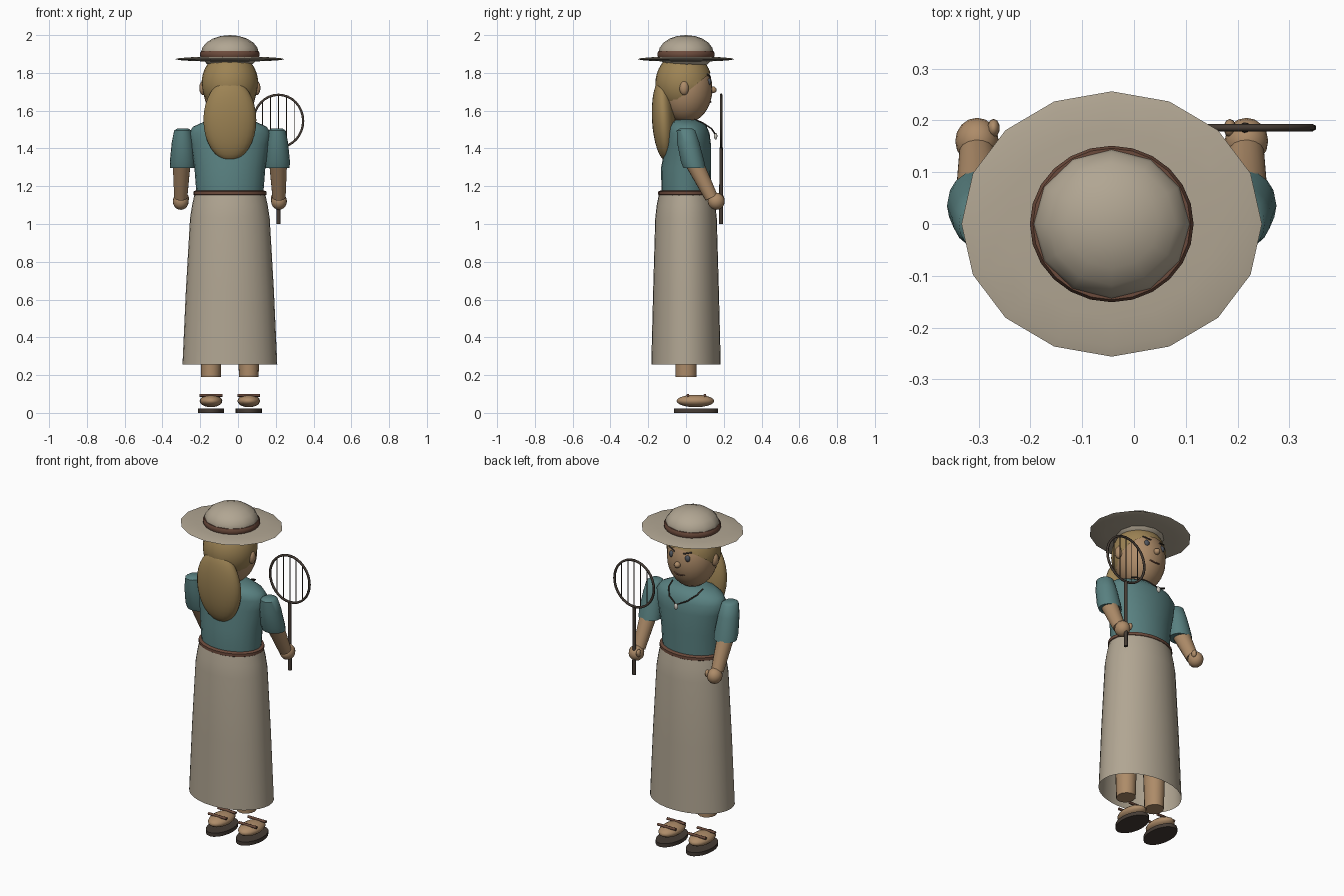
import bpy, bmesh
from math import pi, sin, cos, radians
from mathutils import Vector

if "Cube" in bpy.data.objects:
    bpy.data.objects.remove(bpy.data.objects["Cube"])

CX = -0.043  # body centre line


def material(name, rgb):
    m = bpy.data.materials.new(name)
    m.diffuse_color = (*rgb, 1)
    m.use_nodes = True
    m.node_tree.nodes["Principled BSDF"].inputs["Base Color"].default_value = m.diffuse_color
    return m


STRAW = material("straw", (.44, .38, .29))
SKIN = material("skin", (.42, .26, .14))
HAIR = material("hair", (.34, .23, .09))
TEAL = material("teal", (.10, .22, .22))
BROWN = material("brown", (.15, .07, .045))
DARK = material("dark", (.06, .045, .035))
PALE = material("pale", (.6, .58, .52))
EYE = material("eye", (.08, .09, .11))


def finish(name, bm, mat, angle=50):
    bmesh.ops.recalc_face_normals(bm, faces=bm.faces)
    me = bpy.data.meshes.new(name)
    bm.to_mesh(me)
    bm.free()
    ob = bpy.data.objects.new(name, me)
    bpy.context.collection.objects.link(ob)
    me.materials.append(mat)
    bpy.ops.object.select_all(action='DESELECT')
    bpy.context.view_layer.objects.active = ob
    ob.select_set(True)
    bpy.ops.object.shade_smooth_by_angle(angle=radians(angle))
    return ob


def ball(name, loc, radii, mat, seg=20, rings=12, tilt=0, cut=None):
    bpy.ops.object.select_all(action='DESELECT')
    bm = bmesh.new()
    bmesh.ops.create_uvsphere(bm, u_segments=seg, v_segments=rings, radius=1)
    c, s = cos(tilt), sin(tilt)
    for v in bm.verts:
        x, y, z = (a * b for a, b in zip(v.co, radii))
        v.co = Vector((x, y * c - z * s, y * s + z * c)) + Vector(loc)
    if cut:
        bmesh.ops.bisect_plane(bm, geom=bm.verts[:] + bm.edges[:] + bm.faces[:],
                               plane_co=cut[0], plane_no=cut[1], clear_inner=True)
    return finish(name, bm, mat)


def loft(name, rings, mat, seg=24, caps=True):
    # rings of (centre x, centre y, z, radius x, radius y)
    bm = bmesh.new()
    loops = [[bm.verts.new((cx + rx * cos(2 * pi * i / seg), cy + ry * sin(2 * pi * i / seg), z))
              for i in range(seg)] for cx, cy, z, rx, ry in rings]
    for a, b in zip(loops, loops[1:]):
        for i in range(seg):
            j = (i + 1) % seg
            bm.faces.new((a[i], a[j], b[j], b[i]))
    if caps:
        bm.faces.new(loops[0])
        bm.faces.new(loops[-1])
    return finish(name, bm, mat)


def rod(name, a, b, r1, r2, mat, seg=12):
    a, b = Vector(a), Vector(b)
    bm = bmesh.new()
    bmesh.ops.create_cone(bm, cap_ends=True, segments=seg, radius1=r1, radius2=r2, depth=(b - a).length)
    q = Vector((0, 0, 1)).rotation_difference(b - a)
    for v in bm.verts:
        v.co = q @ v.co + (a + b) / 2
    return finish(name, bm, mat)


def tube(name, points, r, mat, cyclic=False):
    cu = bpy.data.curves.new(name, 'CURVE')
    cu.dimensions = '3D'
    cu.bevel_depth = r
    cu.bevel_resolution = 1
    sp = cu.splines.new('POLY')
    sp.points.add(len(points) - 1)
    for p, co in zip(sp.points, points):
        p.co = (*co, 1)
    sp.use_cyclic_u = cyclic
    cu.materials.append(mat)
    ob = bpy.data.objects.new(name, cu)
    bpy.context.collection.objects.link(ob)
    return ob


# Hat
ball("hat_brim", (CX, 0, 1.873), (.29, .256, .014), STRAW, 16, 8)
ball("hat_crown", (CX, 0, 1.905), (.153, .146, .095), STRAW, 12, 10)
loft("hat_band", [(CX, 0, 1.88, .152, .146), (CX, 0, 1.89, .158, .151),
                  (CX, 0, 1.905, .158, .151), (CX, 0, 1.915, .152, .146)], BROWN)

# Head and hair
ball("head", (CX, 0, 1.715), (.14, .14, .18), SKIN, 24, 16)
ball("hair_cap", (CX, -.012, 1.745), (.15, .15, .165), HAIR, 24, 20,
     cut=((0, .13, 1.80), (0, -.63, .78)))
ball("long_hair", (CX, -.118, 1.55), (.14, .062, .215), HAIR, 24, 16, tilt=.06)
loft("neck", [(CX, 0, 1.5, .06, .055), (CX, 0, 1.6, .055, .055)], SKIN)
ball("nose", (CX, .142, 1.71), (.018, .02, .018), SKIN, 12, 8)
tube("mouth", [(CX + .035 * t, .131 - .008 * t * t, 1.645 + .008 * t * t) for t in (-1, -.5, 0, .5, 1)],
     .004, BROWN)
for s in (-1, 1):
    ball("ear", (CX + s * .142, -.01, 1.72), (.02, .025, .038), SKIN, 12, 8)
    ball("eye", (CX + s * .053, .122, 1.753), (.016, .012, .019), EYE, 12, 8)
    rod("eyebrow", (CX + s * .03, .13, 1.778), (CX + s * .075, .112, 1.792), .004, .004, DARK, 8)

# Shirt, belt and skirt
loft("shirt", [(CX, 0, 1.16, .177, .13), (CX, 0, 1.3, .188, .132), (CX, .012, 1.42, .208, .12),
               (CX, .01, 1.48, .218, .115), (CX, .005, 1.515, .195, .105),
               (CX, 0, 1.54, .14, .085), (CX, 0, 1.552, .06, .05)], TEAL)
loft("belt", [(CX, 0, 1.15, .185, .14), (CX, 0, 1.155, .193, .147),
              (CX, 0, 1.172, .193, .147), (CX, 0, 1.178, .18, .133)], BROWN)
loft("skirt", [(CX, 0, .255, .251, .184), (CX, 0, .65, .233, .174), (CX, 0, 1.03, .211, .163),
               (CX, 0, 1.1, .2, .155), (CX, 0, 1.16, .187, .143)], STRAW, 32, caps=False)

# Necklace
side = [(.1, .045, 1.555), (.095, .09, 1.535), (.06, .135, 1.505), (0, .155, 1.475)]
tube("necklace_cord", [(CX - x, y, z) for x, y, z in side] +
     [(CX + x, y, z) for x, y, z in side[-2::-1]], .004, DARK)
ball("pendant", (CX, .157, 1.465), (.013, .009, .018), PALE, 12, 8)

for s in (-1, 1):
    # Arms with short sleeves
    ax = CX + s * .25
    loft("sleeve", [(ax, .0, 1.505, .03, .035), (ax, .0, 1.495, .045, .05),
                    (ax, .012, 1.43, .058, .06), (ax, .035, 1.33, .068, .063),
                    (ax, .045, 1.297, .066, .06)], TEAL, 18)
    hx = CX + s * .26
    rod("forearm", (ax + s * .005, .04, 1.33), (hx, .135, 1.14), .048, .035, SKIN, 16)
    ball("hand", (hx, .16, 1.12), (.042, .045, .045), SKIN, 16, 10)
    ball("thumb", (CX + s * .228, .185, 1.135), (.012, .018, .022), SKIN, 10, 8)

    # Legs and sandals
    lx = CX + s * .1
    loft("leg", [(lx, 0, .19, .052, .056), (lx, 0, .65, .066, .07)], SKIN, 14)
    ball("foot", (lx, .05, .063), (.06, .1, .033), SKIN, 16, 10)
    loft("sandal_sole", [(lx, .053, 0, .07, .117), (lx, .053, .022, .07, .117)], DARK, 20)
    for y in (.01, .1):
        rod("sandal_strap", (lx - .06, y, .093), (lx + .06, y, .093), .008, .008, BROWN, 8)

# Racket
RX, RY, RZ = .214, .186, 1.545
rod("racket_handle", (RX, RY, 1.0), (RX, RY, 1.405), .011, .009, DARK)
tube("racket_frame", [(RX + .131 * cos(t * pi / 16), RY, RZ + .139 * sin(t * pi / 16)) for t in range(32)],
     .007, DARK, True)
for k in range(-2, 3):
    x = .042 * k
    h = .139 * (1 - (x / .131) ** 2) ** .5
    rod("racket_string", (RX + x, RY, RZ - h), (RX + x, RY, RZ + h), .0025, .0025, DARK, 6)
